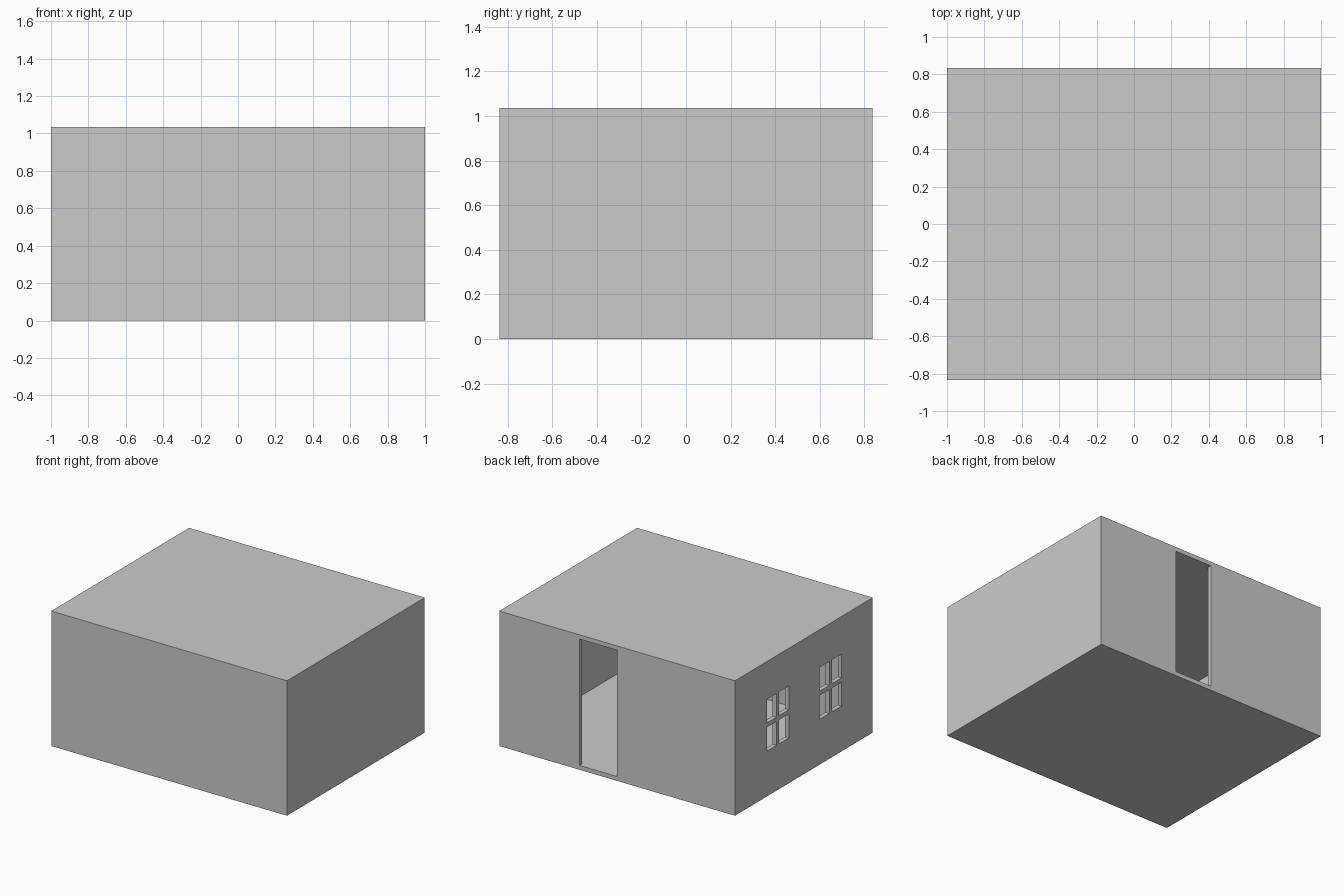
import bpy

if "Cube" in bpy.data.objects:
    bpy.data.objects.remove(bpy.data.objects["Cube"])

T = 0.033                      # wall, floor and roof thickness
X, Y, H = 1.0, 0.835, 1.035    # half width, half depth, height


def box(name, lo, hi):
    """Axis-aligned box between two corners."""
    centre = [(a + b) / 2 for a, b in zip(lo, hi)]
    bpy.ops.mesh.primitive_cube_add(size=1, location=centre)
    ob = bpy.context.object
    ob.name = name
    ob.scale = [b - a for a, b in zip(lo, hi)]
    bpy.ops.object.transform_apply(location=False, rotation=False, scale=True)
    return ob


def cut(target, name, lo, hi):
    """Subtract a hidden box from the target."""
    cutter = box(name, lo, hi)
    cutter.hide_render = True
    cutter.hide_viewport = False
    cutter.display_type = 'WIRE'
    mod = target.modifiers.new(name, 'BOOLEAN')
    mod.operation = 'DIFFERENCE'
    mod.solver = 'EXACT'
    mod.object = cutter


# Hollow room shell
room = box("room_shell", (-X, -Y, 0), (X, Y, H))
cut(room, "room_cavity", (-X + T, -Y + T, T), (X - T, Y - T, H - T))

# Doorway in the back wall
cut(room, "doorway", (0.0, Y - 2 * T, T), (0.32, Y + T, H - T))

# Two four-pane windows in the left wall
PANE_W, PANE_H, BAR = 0.117, 0.183, 0.033
for label, yc in (("rear", 0.315), ("front", -0.325)):
    for sy in (-1, 1):
        for sz in (-1, 1):
            y = yc + sy * (PANE_W + BAR) / 2
            z = 0.547 + sz * (PANE_H + BAR) / 2
            cut(room, f"{label}_window_pane",
                (-X - T, y - PANE_W / 2, z - PANE_H / 2),
                (-X + 2 * T, y + PANE_W / 2, z + PANE_H / 2))

# Apply the cuts and drop the cutters
bpy.ops.object.select_all(action='DESELECT')
bpy.context.view_layer.objects.active = room
room.select_set(True)
cutters = [m.object for m in room.modifiers]
for name in [m.name for m in room.modifiers]:
    bpy.ops.object.modifier_apply(modifier=name)
for cutter in cutters:
    bpy.data.objects.remove(cutter)
